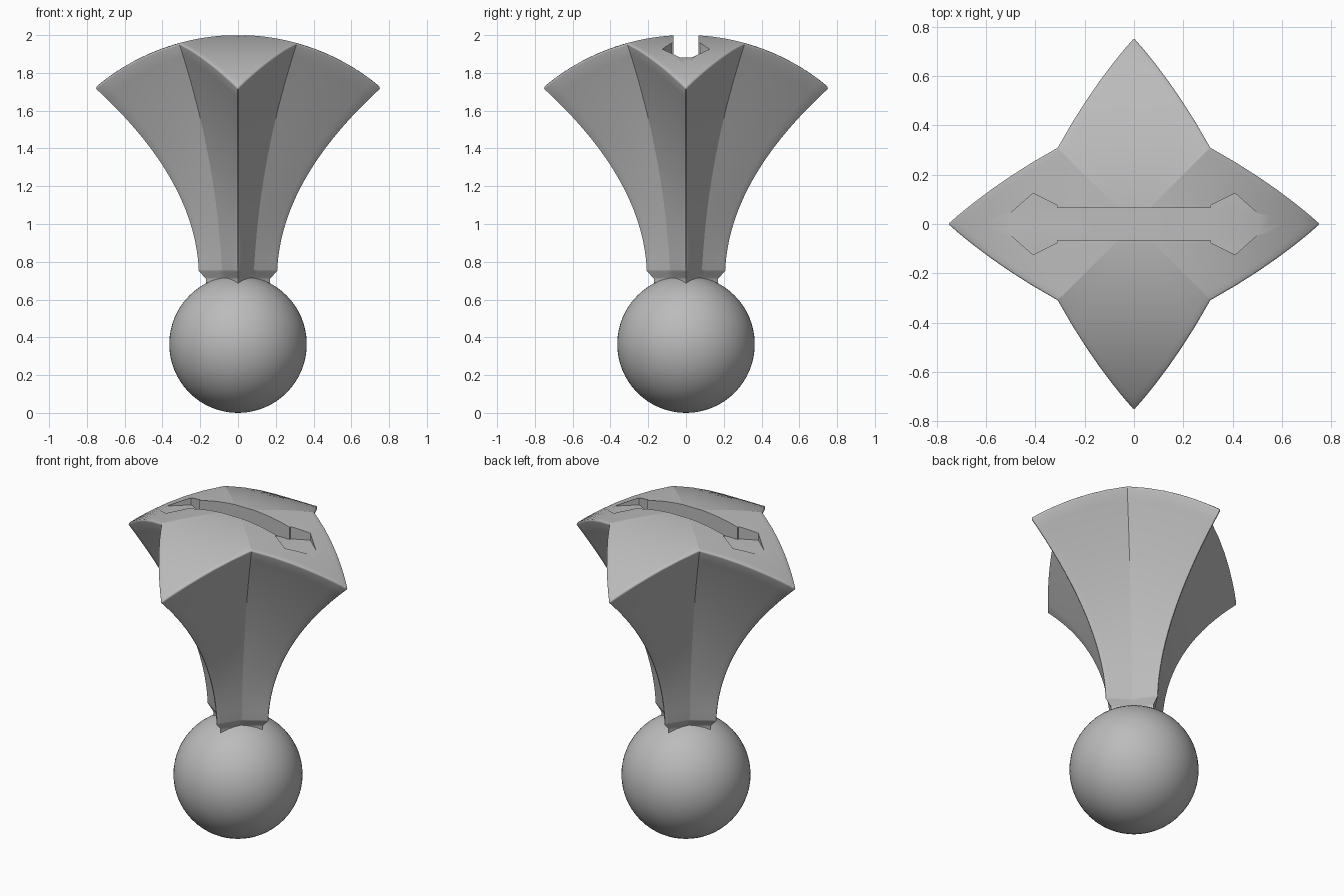
import bpy, bmesh, math

old = bpy.data.objects.get("Cube")
if old:
    bpy.data.objects.remove(old, do_unlink=True)

grey = bpy.data.materials.new("plain_grey")
grey.use_nodes = True
colour = (0.5, 0.5, 0.5, 1)
grey.diffuse_color = colour
grey.node_tree.nodes["Principled BSDF"].inputs["Base Color"].default_value = colour

BASE = 0.76          # height where the flared body starts
ARCH = 1.17          # radius of the arched top
STEPS = 6            # columns between a ridge and a valley
ROWS = 18
ROOF = 14


def make_object(name, bm):
    bmesh.ops.recalc_face_normals(bm, faces=bm.faces)
    mesh = bpy.data.meshes.new(name)
    bm.to_mesh(mesh)
    bm.free()
    mesh.materials.append(grey)
    obj = bpy.data.objects.new(name, mesh)
    bpy.context.collection.objects.link(obj)
    return obj


def arch(d):
    return 2 - ARCH + math.sqrt(ARCH ** 2 - d ** 2)


def star_point(col, z):
    """Point of the four-pointed star section at height z."""
    u = max(z - BASE, 0)
    ridge = 0.212 + 0.05 * u + 0.545 * u * u
    valley = 0.085 + 0.051 * u + 0.116 * u * u
    quarter, k = divmod(col, 2 * STEPS)
    s = min(k, 2 * STEPS - k) / STEPS
    x, y = ridge + (valley - ridge) * s, valley * s
    if k > STEPS:
        x, y = y, x
    for _ in range(quarter):
        x, y = -y, x
    return x, y


def top_height(col):
    """Height where a column meets the arched top."""
    lo, hi = 1.5, 2.0
    for _ in range(40):
        mid = (lo + hi) / 2
        if arch(max(map(abs, star_point(col, mid)))) > mid:
            lo = mid
        else:
            hi = mid
    return lo


# Flared star body: neck, fillet, flare and arched top
bm = bmesh.new()
cols = 8 * STEPS
tops = [top_height(c) for c in range(cols)]
rings = []
neck = [(0.62, 0.8), (0.705, 0.8)]
for i in range(1, 8):
    a = math.pi * i / 8
    neck.append((0.733 - 0.022 * math.cos(a), 0.9 - 0.1 * math.cos(a)))
for z, scale in neck:
    rings.append([bm.verts.new((x * scale, y * scale, z))
                  for x, y in (star_point(c, z) for c in range(cols))])
for r in range(ROWS + 1):
    ring = []
    for c in range(cols):
        z = BASE + (tops[c] - BASE) * r / ROWS
        ring.append(bm.verts.new((*star_point(c, z), z)))
    rings.append(ring)
rim = rings[-1]
for r in range(1, ROOF):
    scale = 1 - r / ROOF
    rings.append([bm.verts.new((v.co.x * scale, v.co.y * scale,
                                arch(max(abs(v.co.x), abs(v.co.y)) * scale)))
                  for v in rim])
for a, b in zip(rings, rings[1:]):
    for c in range(cols):
        d = (c + 1) % cols
        bm.faces.new((a[c], a[d], b[d], b[c]))
crown = bm.verts.new((0, 0, 2))
for c in range(cols):
    bm.faces.new((rings[-1][c], rings[-1][(c + 1) % cols], crown))
bm.faces.new(rings[0])

# Rounded rim and ridges
weight = bm.edges.layers.float.new("bevel_weight_edge")
for c in range(cols):
    bm.edges.get((rim[c], rim[(c + 1) % cols]))[weight] = 1
for c in range(0, cols, 2 * STEPS):
    for r in range(len(neck), len(neck) + ROWS):
        bm.edges.get((rings[r][c], rings[r + 1][c]))[weight] = 0.7
body = make_object("flared_body", bm)
bevel = body.modifiers.new("rounded_edges", 'BEVEL')
bevel.limit_method = 'WEIGHT'
bevel.width = 0.012
bevel.segments = 3

# Slot with a widened pocket at each end, cut to a flat floor
half = [(0.31, 0.065), (0.31, 0.075), (0.41, 0.125), (0.55, 0)]
side = half + [(x, -y) for x, y in reversed(half[:-1])]
outline = side + [(-x, -y) for x, y in side]
bm = bmesh.new()
floor = bm.faces.new([bm.verts.new((x, y, 1.882)) for x, y in outline])
up = bmesh.ops.extrude_face_region(bm, geom=[floor])
bmesh.ops.translate(bm, vec=(0, 0, 0.3),
                    verts=[g for g in up["geom"] if isinstance(g, bmesh.types.BMVert)])
cutter = make_object("slot_cutter", bm)
cutter.hide_render = True
cut = body.modifiers.new("slot", 'BOOLEAN')
cut.operation = 'DIFFERENCE'
cut.solver = 'EXACT'
cut.object = cutter

# Bake the modifiers and drop the cutter
bpy.context.view_layer.update()
baked = bpy.data.meshes.new_from_object(
    body.evaluated_get(bpy.context.evaluated_depsgraph_get()))
body.modifiers.clear()
body.data = baked
bpy.data.objects.remove(cutter, do_unlink=True)

# Round base
bm = bmesh.new()
bmesh.ops.create_uvsphere(bm, u_segments=64, v_segments=32, radius=0.364)
bmesh.ops.translate(bm, vec=(0, 0, 0.364), verts=bm.verts)
ball = make_object("ball_base", bm)

# Smooth shading, with crisp valleys and roof creases along the diagonals
for obj in (body, ball):
    bpy.ops.object.select_all(action='DESELECT')
    obj.select_set(True)
    bpy.context.view_layer.objects.active = obj
    bpy.ops.object.shade_smooth_by_angle(angle=math.radians(38))
verts = body.data.vertices
for e in body.data.edges:
    ends = [verts[i].co for i in e.vertices]
    if all(abs(abs(p.x) - abs(p.y)) < 0.001 and p.z > BASE - 0.01 for p in ends):
        e.use_edge_sharp = True
